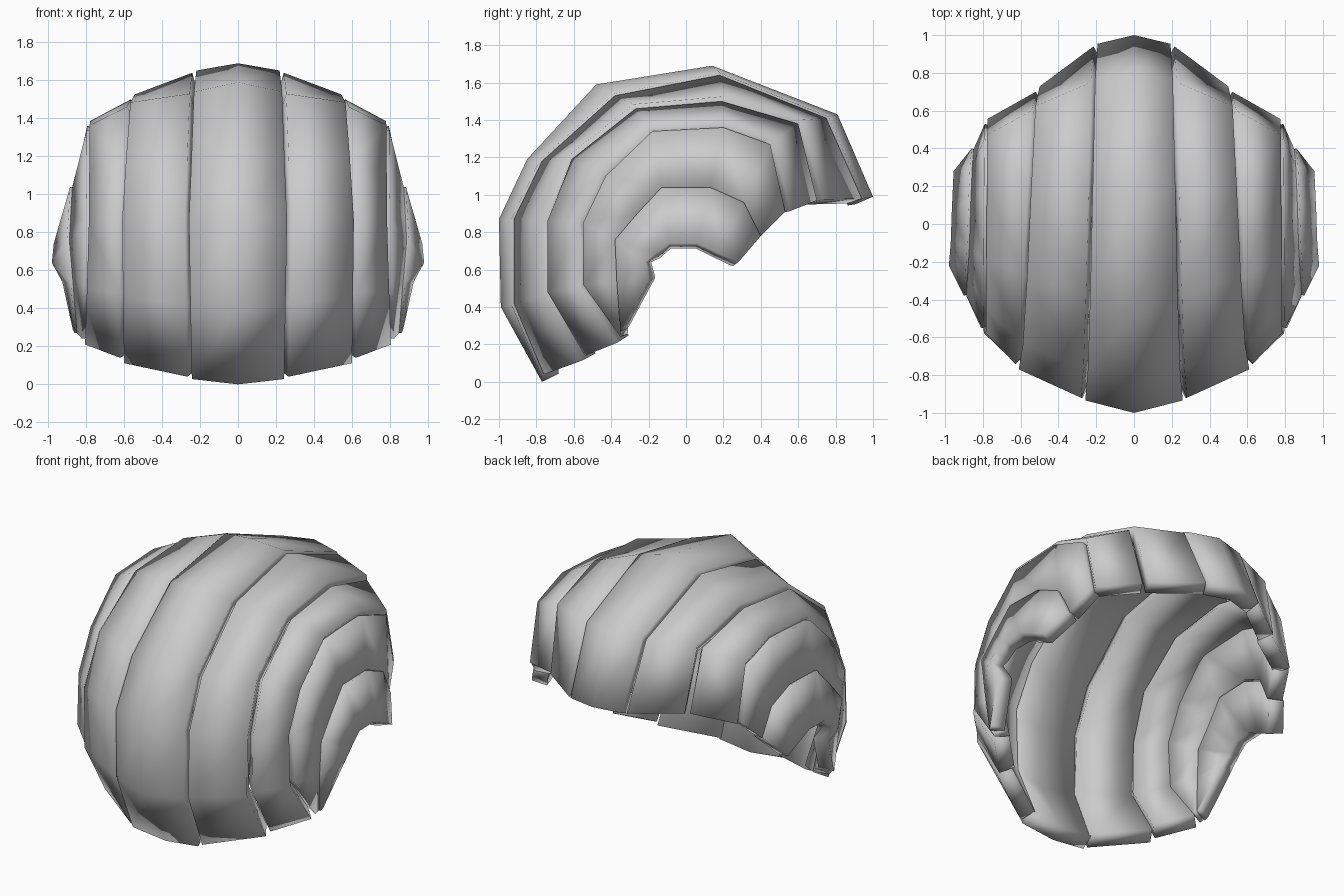
import bpy
from math import radians

if "Cube" in bpy.data.objects:
    bpy.data.objects.remove(bpy.data.objects["Cube"])

# Seam arcs as (y, z) stations, running from the front lip over the top to the back lip
RIDGE = [(-.77, .00), (-.99, .40), (-1.0, .87), (-.85, 1.19), (-.48, 1.59), (.14, 1.69), (.81, 1.43), (1.0, .99)]
SEAM_A = [(-.76, .04), (-.92, .42), (-.92, .87), (-.77, 1.18), (-.38, 1.53), (.18, 1.64), (.75, 1.41), (.94, .98)]
SEAM_B = [(-.54, .14), (-.74, .48), (-.74, .86), (-.61, 1.19), (-.27, 1.46), (.19, 1.50), (.60, 1.38), (.70, .97)]
SEAM_C = [(-.35, .24), (-.55, .52), (-.55, .85), (-.43, 1.10), (-.18, 1.34), (.20, 1.36), (.45, 1.27), (.53, .91)]
SEAM_D = [(-.35, .27), (-.37, .53), (-.38, .76), (-.26, .90), (-.13, 1.04), (.13, 1.04), (.31, .96), (.40, .78)]
RIM = [(-.33, .29), (-.20, .54), (-.22, .64), (-.16, .69), (-.09, .74), (.06, .74), (.17, .69), (.28, .64)]


def arc(seam, front, middle, back):
    """Give a seam its sideways position: front to middle to back."""
    pts = []
    for i, (y, z) in enumerate(seam):
        x = front + (middle - front) * i / 2 if i < 2 else middle + (back - middle) * (i - 2) / 5
        pts.append((x, y, z))
    return pts


def lifted(edge, gap, grow):
    """Outer edge of a band: stands slightly proud of the next band, with a gap."""
    return [(x - gap, y * grow, .85 + (z - .85) * grow) for x, y, z in edge]


def band(name, edges, mirror=True):
    """Curved plate through the given edges, thickened inward."""
    n, m = len(edges), len(edges[0])
    verts = [p for e in edges for p in e]
    faces = [(j * m + i, (j + 1) * m + i, (j + 1) * m + i + 1, j * m + i + 1)
             for j in range(n - 1) for i in range(m - 1)]
    me = bpy.data.meshes.new(name)
    me.from_pydata(verts, [], faces)
    ob = bpy.data.objects.new(name, me)
    bpy.context.collection.objects.link(ob)
    sol = ob.modifiers.new("thickness", 'SOLIDIFY')
    sol.thickness, sol.offset = .10, -1
    if mirror:
        ob.modifiers.new("mirror", 'MIRROR').use_mirror_merge = False
    bpy.ops.object.select_all(action='DESELECT')
    ob.select_set(True)
    bpy.context.view_layer.objects.active = ob
    bpy.ops.object.shade_smooth_by_angle(angle=radians(60))


a = arc(SEAM_A, .265, .28, .215)
b = arc(SEAM_B, .62, .63, .52)
c = arc(SEAM_C, .82, .80, .79)
d = arc(RIM and SEAM_D, .86, .90, .86)
e = arc(RIM, .87, .98, .955)

# Centre band with its ridge line
right = lifted(a, .022, 1.015)
left = [(-x, y, z) for x, y, z in right]
band("centre_band", [left, arc(RIDGE, 0, 0, 0), right], mirror=False)

# Side bands, mirrored to both sides
band("inner_side_bands", [a, lifted(b, .02, 1.04)])
band("middle_side_bands", [b, lifted(c, .015, 1.05)])
band("outer_side_bands", [c, lifted(d, .012, 1.0)])
band("rim_bands", [d, e])
